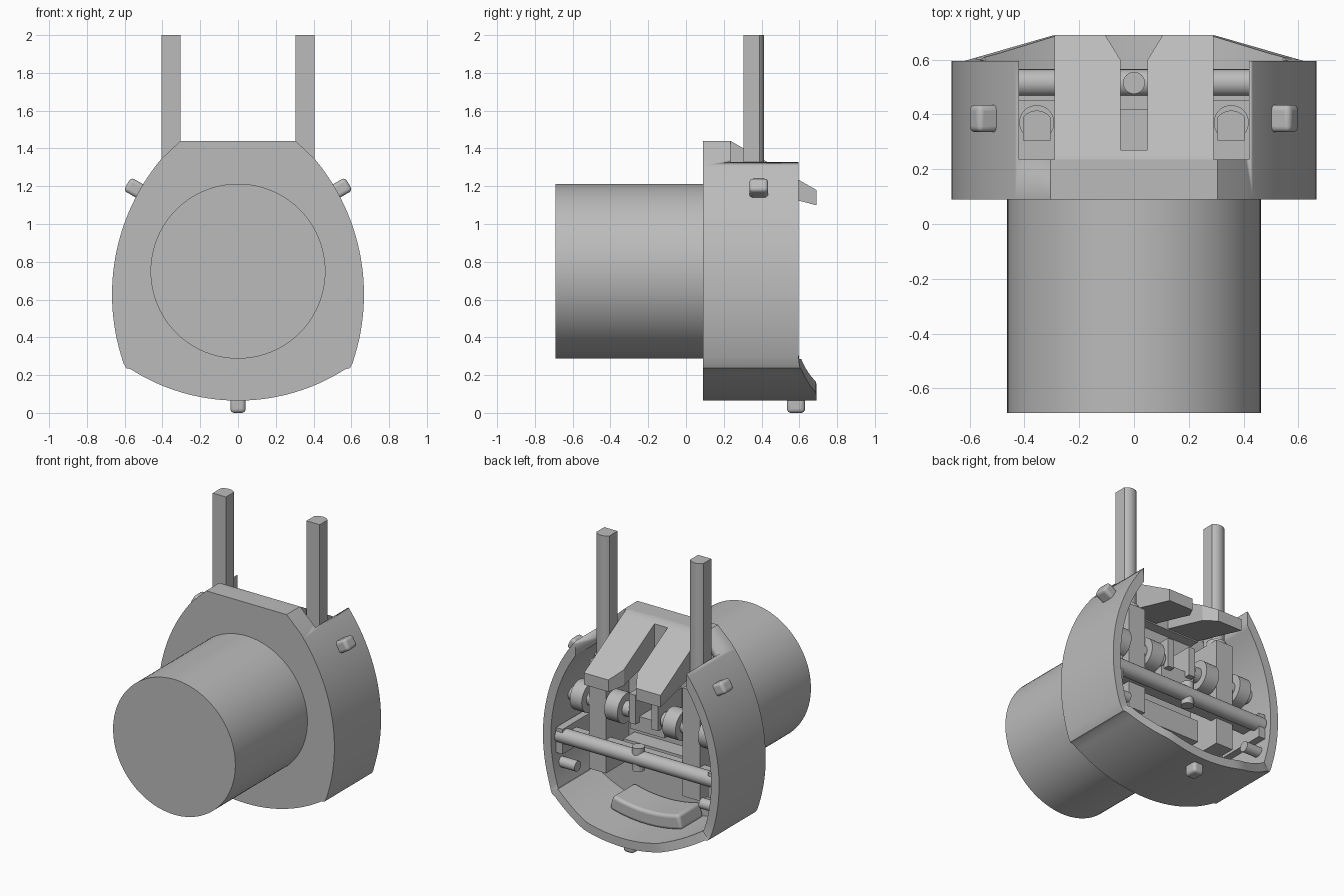
import bpy, bmesh, math
from mathutils import Vector, Matrix

if "Cube" in bpy.data.objects:
    bpy.data.objects.remove(bpy.data.objects["Cube"])

grey = bpy.data.materials.new("plain_grey")
grey.use_nodes = True
grey.diffuse_color = (0.5, 0.5, 0.5, 1)
grey.node_tree.nodes["Principled BSDF"].inputs["Base Color"].default_value = (0.5, 0.5, 0.5, 1)


def finish(bm, name, bevel=0):
    bmesh.ops.recalc_face_normals(bm, faces=bm.faces)
    me = bpy.data.meshes.new(name)
    bm.to_mesh(me)
    bm.free()
    me.materials.append(grey)
    ob = bpy.data.objects.new(name, me)
    bpy.context.collection.objects.link(ob)
    bpy.ops.object.select_all(action="DESELECT")
    bpy.context.view_layer.objects.active = ob
    ob.select_set(True)
    if bevel:
        mod = ob.modifiers.new("rounding", "BEVEL")
        mod.width, mod.segments = bevel, 4
    bpy.ops.object.shade_smooth_by_angle(angle=math.radians(30))
    return ob


def box(name, lo, hi, bevel=0):
    bm = bmesh.new()
    lo, hi = Vector(lo), Vector(hi)
    bmesh.ops.create_cube(bm, size=1)
    for v in bm.verts:
        v.co = Vector(a * b for a, b in zip(v.co, hi - lo)) + (lo + hi) / 2
    return finish(bm, name, bevel)


def rod(name, a, b, r, sides=32):
    bm = bmesh.new()
    a, b = Vector(a), Vector(b)
    turn = (b - a).to_track_quat("Z", "Y").to_matrix().to_4x4()
    bmesh.ops.create_cone(bm, cap_ends=True, segments=sides, radius1=r, radius2=r,
                          depth=(b - a).length, matrix=Matrix.Translation((a + b) / 2) @ turn)
    return finish(bm, name)


def prism(name, pts, axis, lo, hi, bevel=0):
    """Extrude a 2D outline along one axis."""
    bm = bmesh.new()

    def place(p, d):
        c = list(p)
        c.insert(axis, d)
        return bm.verts.new(c)
    f = bm.faces.new([place(p, lo) for p in pts])
    out = bmesh.ops.extrude_face_region(bm, geom=[f])["geom"]
    step = Vector([hi - lo if i == axis else 0 for i in range(3)])
    bmesh.ops.translate(bm, vec=step, verts=[v for v in out if isinstance(v, bmesh.types.BMVert)])
    return finish(bm, name, bevel)


def arc(cx, cz, r, start, end, n):
    return [(cx + r * math.cos(start + (end - start) * i / n),
             cz + r * math.sin(start + (end - start) * i / n)) for i in range(n + 1)]


# Housing outline, right half from the bottom centre up, then mirrored
half = arc(0, 1.12, 1.055, -math.pi / 2, -math.pi / 2 + 0.57, 12)
half += [(0.592, 0.237)] + arc(-0.45, 0.627, 1.117, -0.335, 0.695, 28) + [(0.305, 1.44)]
outline = half + [(-x, z) for x, z in reversed(half[1:])]


def inset(pts, d):
    res = []
    for i, p in enumerate(pts):
        t = Vector(pts[(i + 1) % len(pts)]) - Vector(pts[i - 1])
        n = Vector((-t.y, t.x)).normalized()
        res.append((p[0] + n.x * d, p[1] + n.y * d))
    return res


def back_y(x, z):
    reach = min(max((0.62 - abs(x)) / 0.33, 0), 1) if z < 0.5 else 0
    return 0.595 + 0.095 * reach


# Hollow housing: outer wall, rim, inner wall and inner floor
FLOOR = 0.2
inner = inset(outline, 0.06)
bm = bmesh.new()
loops = [[bm.verts.new((x, 0.09, z)) for x, z in outline],
         [bm.verts.new((x, back_y(x, z), z)) for x, z in outline],
         [bm.verts.new((i[0], back_y(*o), i[1])) for o, i in zip(outline, inner)],
         [bm.verts.new((x, FLOOR, z)) for x, z in inner]]
for a, b in zip(loops, loops[1:]):
    for i in range(len(a)):
        j = (i + 1) % len(a)
        bm.faces.new((a[i], a[j], b[j], b[i]))
bm.faces.new(loops[0])
bm.faces.new(loops[-1])
housing = finish(bm, "housing")

# Opening in the roof
cutter = box("roof_cutter", (-0.42, 0.235, 1.16), (0.42, 0.9, 1.7))
cutter.hide_render = True
mod = housing.modifiers.new("roof_opening", "BOOLEAN")
mod.operation, mod.object, mod.solver = "DIFFERENCE", cutter, "EXACT"
bpy.context.view_layer.objects.active = housing
bpy.ops.object.modifier_apply(modifier=mod.name)
bpy.data.objects.remove(cutter)

# Large round barrel at the front
rod("barrel", (0, -0.69, 0.75), (0, 0.1, 0.75), 0.463, 96)

# Sloping hood: a solid root and two prongs with a flared slot between them
def slope(y):
    return 1.44 - (y - 0.235) * 0.57


prism("hood_root", [(0.2, 1.44), (0.235, 1.44), (0.27, slope(0.27)), (0.27, 1.2), (0.2, 1.2)],
      0, -0.29, 0.29)
for s in (-1, 1):
    bm = bmesh.new()
    plan = [(0.05, 0.265), (0.29, 0.265), (0.29, 0.69), (0.105, 0.69), (0.05, 0.6)]
    top = [bm.verts.new((s * x, y, slope(y))) for x, y in plan]
    low = [bm.verts.new((s * x, y, 1.21 - (y - 0.265) * 0.26)) for x, y in plan]
    bm.faces.new(top)
    bm.faces.new(low)
    for i in range(len(plan)):
        j = (i + 1) % len(plan)
        bm.faces.new((top[i], top[j], low[j], low[i]))
    finish(bm, "hood_prong")

for s, side in ((-1, "right"), (1, "left")):
    # Upright rods, flat in front and rounded behind
    cx = s * 0.355
    prism(side + "_upright_rod", [(cx - 0.05, 0.305), (cx + 0.05, 0.305)]
          + arc(cx, 0.35, 0.064, 0.67, math.pi - 0.67, 12), 2, 0.9, 2.0)
    # Guide post with a stepped front and a collar round the rod
    x0, x1 = sorted((s * 0.29, s * 0.42))
    box(side + "_post", (x0, FLOOR, 0.4), (x1, 0.45, 1.14))
    rod(side + "_rod_collar", (cx, 0.37, 1.1), (cx, 0.37, 1.17), 0.064)
    # Rollers on both sides of the post
    rod(side + "_axle", (s * 0.12, 0.4, 0.86), (s * 0.58, 0.4, 0.86), 0.05)
    rod(side + "_inner_roller", (s * 0.17, 0.4, 0.86), (s * 0.27, 0.4, 0.86), 0.1)
    rod(side + "_outer_roller", (s * 0.44, 0.4, 0.86), (s * 0.53, 0.4, 0.86), 0.1)
    # Bar support and screw at the wall
    x0, x1 = sorted((s * 0.55, s * 0.6))
    box(side + "_bar_support", (x0, FLOOR, 0.5), (x1, 0.55, 0.67))
    rod(side + "_wall_screw", (s * 0.47, 0.5, 0.42), (s * 0.6, 0.5, 0.42), 0.035)
    # Locating peg on the shoulder
    peg = box(side + "_peg", (-0.05, -0.05, -0.04), (0.065, 0.05, 0.04), 0.02)
    peg.location = (s * 0.53, 0.385, 1.18)
    peg.rotation_euler = (0, math.radians(-30 if s > 0 else -150), 0)

# Locating peg underneath
box("bottom_peg", (-0.04, 0.535, 0), (0.04, 0.63, 0.1), 0.02)

# Cross bar with a pin through its middle
rod("cross_bar", (-0.6, 0.515, 0.61), (0.6, 0.515, 0.61), 0.05)
box("cross_bar_web", (-0.58, 0.4, 0.58), (0.58, 0.51, 0.63))
rod("centre_pin", (0, 0.515, 0.53), (0, 0.515, 0.69), 0.04)

# Central bracket and lower panel
box("centre_bracket", (-0.13, FLOOR, 0.74), (0.13, 0.42, 0.84))
for s in (-1, 1):
    x0, x1 = sorted((s * 0.06, s * 0.11))
    box("bracket_cheek", (x0, FLOOR, 0.8), (x1, 0.46, 1.0))
box("lower_panel", (-0.25, FLOOR, 0.45), (0.25, 0.32, 0.6))

# Curved pad on the floor of the housing
sweep = (-math.pi / 2 - 0.28, -math.pi / 2 + 0.28)
prism("floor_pad", arc(0, 1.12, 1.0, *sweep, 14) + arc(0, 1.12, 0.9, *sweep[::-1], 14),
      1, FLOOR, 0.44, 0.02)
